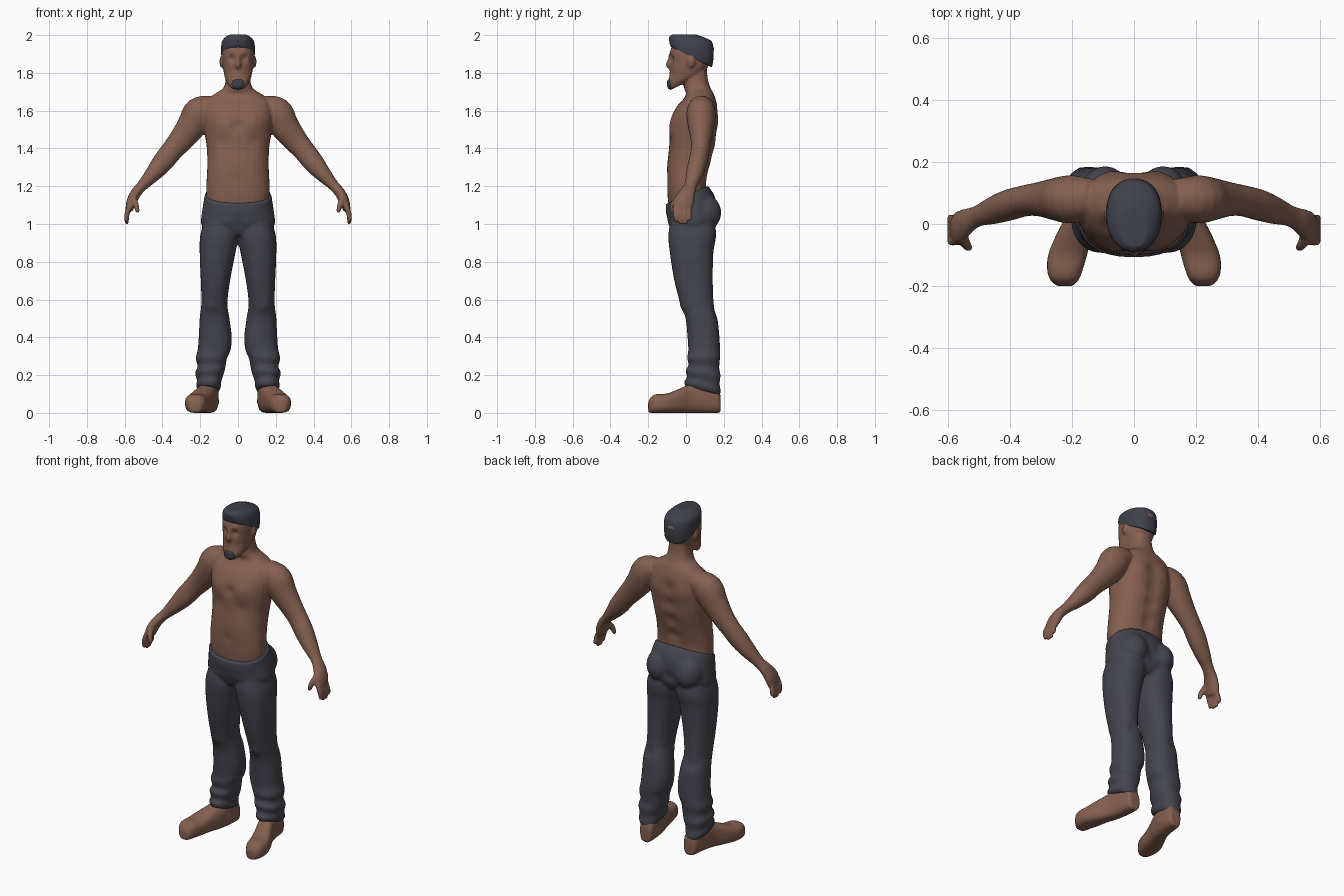
import bpy, bmesh, math
from mathutils import Vector, Matrix

cube = bpy.data.objects.get("Cube")
if cube:
    bpy.data.objects.remove(cube, do_unlink=True)

SEGMENTS = 28


def material(name, rgb):
    mat = bpy.data.materials.new(name)
    mat.use_nodes = True
    mat.diffuse_color = (*rgb, 1)
    mat.node_tree.nodes["Principled BSDF"].inputs["Base Color"].default_value = (*rgb, 1)
    return mat


skin = material("brown skin", (0.235, 0.117, 0.08))
cloth = material("slate cloth", (0.058, 0.059, 0.078))
dark = material("dark hair", (0.05, 0.053, 0.07))


def refine(rows, steps=4):
    """Catmull-Rom interpolation between rows of section values."""
    rows = [Vector(r) for r in rows]
    out = []
    for i in range(len(rows) - 1):
        a, b, c, d = rows[max(i - 1, 0)], rows[i], rows[i + 1], rows[min(i + 2, len(rows) - 1)]
        for s in range(steps):
            t = s / steps
            out.append(b + (c - a) * (t / 2) + (a * 2 - b * 5 + c * 4 - d) * (t * t / 2)
                       + (b * 3 - a - c * 3 + d) * (t ** 3 / 2))
    return out + [rows[-1]]


def oval(power):
    """Unit superellipse points."""
    for i in range(SEGMENTS):
        a = math.tau * i / SEGMENTS
        c, s = math.cos(a), math.sin(a)
        yield (math.copysign(abs(c) ** (2 / power), c), math.copysign(abs(s) ** (2 / power), s))


def loft(bm, rings):
    loops = [[bm.verts.new(p) for p in ring] for ring in rings]
    for low, high in zip(loops, loops[1:]):
        for i in range(SEGMENTS):
            j = (i + 1) % SEGMENTS
            bm.faces.new((low[i], low[j], high[j], high[i]))
    bm.faces.new(loops[0][::-1])
    bm.faces.new(loops[-1])


def stack(bm, rows, power=2.3):
    """Rows of z, inner x, outer x, front y, back y, tilt."""
    rings = []
    for z, x0, x1, yf, yb, tilt in refine(rows):
        ring = []
        for u, v in oval(power):
            y = (yf + yb) / 2 + v * (yb - yf) / 2
            ring.append(Vector(((x0 + x1) / 2 + u * (x1 - x0) / 2, y, z + tilt * y)))
        rings.append(ring)
    loft(bm, rings)


def body_stack(bm, rows, power=2.3):
    """Symmetric rows of z, half width, front y, back y, tilt."""
    stack(bm, [(z, -w, w, f, b, t) for z, w, f, b, t in rows], power)


def limb(bm, rows):
    """Rows of x, y, z, thickness, breadth along a path."""
    rows = refine(rows)
    rings = []
    for i, r in enumerate(rows):
        ahead, behind = rows[min(i + 1, len(rows) - 1)], rows[max(i - 1, 0)]
        t = Vector((ahead - behind)[:3]).normalized()
        side = Vector((0, 1, 0))
        side = (side - t * side.dot(t)).normalized()
        across = t.cross(side)
        rings.append([Vector(r[:3]) + across * u * r[3] + side * v * r[4] for u, v in oval(2)])
    loft(bm, rings)


def ball(bm, centre, radii):
    bmesh.ops.create_uvsphere(bm, u_segments=20, v_segments=12, radius=1,
                              matrix=Matrix.Translation(centre) @ Matrix.Diagonal((*radii, 1)))


def mirror(bm):
    copy = bmesh.ops.duplicate(bm, geom=bm.verts[:] + bm.edges[:] + bm.faces[:])["geom"]
    for v in copy:
        if isinstance(v, bmesh.types.BMVert):
            v.co.x *= -1


def finish(name, bm, mat, voxel=0.008, blur=4, bumps=()):
    """Fuse overlapping volumes, soften the joins, then sculpt with soft pushes."""
    bmesh.ops.recalc_face_normals(bm, faces=bm.faces[:])
    raw = bpy.data.meshes.new(name)
    bm.to_mesh(raw)
    bm.free()
    obj = bpy.data.objects.new(name, raw)
    bpy.context.collection.objects.link(obj)
    fuse = obj.modifiers.new("fuse", 'REMESH')
    fuse.mode, fuse.voxel_size = 'VOXEL', voxel
    soften = obj.modifiers.new("soften", 'SMOOTH')
    soften.factor, soften.iterations = 0.5, blur
    graph = bpy.context.evaluated_depsgraph_get()
    mesh = bpy.data.meshes.new_from_object(obj.evaluated_get(graph))
    obj.modifiers.clear()
    obj.data = mesh
    bpy.data.meshes.remove(raw)
    mesh.name = name
    for x, y, z, radius, push in bumps:
        for sx in ((1, -1) if x else (1,)):
            centre = Vector((x * sx, y, z))
            for v in mesh.vertices:
                d = (v.co - centre).length_squared / radius ** 2
                if d < 6:
                    v.co.y += push * math.exp(-d)
    mesh.materials.clear()
    mesh.materials.append(mat)
    mesh.polygons.foreach_set("use_smooth", [True] * len(mesh.polygons))
    return obj


# Arms and hands
bm = bmesh.new()
limb(bm, [(.13, .085, 1.63, .055, .06), (.2, .08, 1.59, .086, .077), (.245, .08, 1.52, .078, .07),
          (.3, .08, 1.447, .066, .056), (.35, .075, 1.388, .058, .05), (.4, .062, 1.325, .055, .05),
          (.45, .045, 1.265, .043, .045), (.505, .025, 1.205, .029, .034),
          (.54, .008, 1.165, .028, .042), (.563, -.01, 1.12, .027, .052), (.576, -.02, 1.075, .02, .048)])
for y, tip in ((-.056, 1.012), (-.032, .998), (-.008, 1.0), (.015, 1.02)):
    limb(bm, [(.57, y, 1.1, .014, .013), (.586, y, 1.06, .014, .014),
              (.59, y + .004, 1.03, .013, .013), (.588, y + .006, tip, .009, .01)])
limb(bm, [(.555, -.035, 1.14, .017, .02), (.54, -.068, 1.1, .015, .016), (.529, -.076, 1.06, .01, .011)])
# Ears
ball(bm, (.087, .028, 1.858), (.011, .02, .032))
mirror(bm)
# Torso and neck
body_stack(bm, [(1.02, .15, -.08, .13, 0), (1.12, .167, -.095, .12, 0), (1.2, .168, -.1, .107, 0),
                (1.3, .163, -.1, .127, 0), (1.4, .165, -.09, .155, 0), (1.48, .177, -.084, .166, 0),
                (1.56, .185, -.076, .17, 0), (1.62, .18, -.05, .167, 0), (1.66, .163, -.015, .157, 0),
                (1.69, .122, 0, .146, 0), (1.72, .078, -.01, .13, 0), (1.77, .064, -.012, .115, 0),
                (1.83, .06, 0, .11, 0)])
# Head and nose
body_stack(bm, [(1.75, .045, -.085, .05, .5), (1.77, .066, -.092, .08, .35), (1.8, .075, -.088, .1, .1),
                (1.85, .083, -.083, .125, 0), (1.9, .086, -.086, .138, 0), (1.94, .084, -.076, .137, 0),
                (1.97, .07, -.06, .11, 0), (1.988, .04, -.03, .07, 0)], 2.4)
ball(bm, (0, -.086, 1.845), (.016, .021, .026))
ball(bm, (0, -.083, 1.87), (.011, .014, .036))
finish("body", bm, skin, .0065, 4, [
    (.08, -.08, 1.52, .06, -.012), (.08, -.085, 1.43, .035, .005), (0, -.085, 1.52, .03, .009),
    (0, -.1, 1.24, .03, .004), (0, .12, 1.27, .04, -.012), (0, .15, 1.37, .045, -.014),
    (0, .165, 1.47, .045, -.014), (0, .165, 1.57, .04, -.01), (.09, .165, 1.55, .05, .008),
    (.034, -.082, 1.877, .019, .013), (.034, -.085, 1.91, .018, -.004), (.045, -.075, 1.8, .025, .006)])

# Trousers
bm = bmesh.new()
stack(bm, [(1.06, .02, .16, -.07, .14, 0), (.95, -.004, .198, -.093, .16, 0), (.85, .013, .203, -.086, .145, 0),
           (.7, .042, .197, -.062, .142, 0), (.58, .056, .194, -.03, .147, 0), (.5, .045, .203, -.002, .167, 0),
           (.4, .033, .208, .008, .177, 0), (.33, .04, .214, .012, .181, 0), (.29, .058, .224, .006, .18, 0),
           (.255, .066, .214, .014, .176, -.1), (.225, .074, .227, -.002, .183, -.15),
           (.19, .088, .217, .006, .178, -.2), (.165, .09, .222, -.01, .184, -.25),
           (.14, .1, .208, -.006, .183, -.25)])
ball(bm, (.093, .09, 1.06), (.085, .097, .1))
mirror(bm)
body_stack(bm, [(.94, .16, -.065, .13, 0), (1, .195, -.096, .16, 0), (1.05, .192, -.102, .165, .1),
                (1.1, .184, -.107, .152, .3), (1.152, .177, -.107, .117, .43)])
finish("trousers", bm, cloth, .008, 4, [(0, .17, 1.03, .03, -.012), (0, -.1, 1, .03, .006),
                                        (.14, -.03, .56, .03, -.006), (.14, .15, .53, .03, -.008)])

# Feet, turned outwards
bm = bmesh.new()
rings = []
for y, x, w, top in refine([(.183, .145, .028, .09), (.168, .147, .042, .13), (.1, .153, .05, .17),
                            (.03, .167, .052, .155), (-.04, .195, .058, .126), (-.1, .214, .063, .103),
                            (-.15, .223, .057, .1), (-.18, .224, .046, .09), (-.2, .223, .026, .06)]):
    rings.append([Vector((x + u * w, y, (1 + v) * top / 2)) for u, v in oval(2.7)])
loft(bm, rings)
stack(bm, [(.05, .1, .2, .03, .175, 0), (.2, .11, .2, .03, .165, 0)])
mirror(bm)
finish("feet", bm, skin, .0075, 3)

# Hair with a raised front
bm = bmesh.new()
body_stack(bm, [(1.897, .088, -.081, .138, -.5), (1.93, .09, -.086, .147, -.25), (1.963, .086, -.088, .139, 0),
                (1.986, .071, -.088, .1, 0), (2.003, .045, -.075, .055, 0)])
ball(bm, (0, -.07, 1.98), (.03, .022, .021))
finish("hair", bm, dark, .0055, 3)

# Thin patch at the crown
bm = bmesh.new()
ball(bm, (0, .138, 1.925), (.026, .011, .014))
finish("crown_patch", bm, skin, .003, 1)

# Chin beard
bm = bmesh.new()
ball(bm, (0, -.082, 1.738), (.036, .019, .026))
ball(bm, (0, -.088, 1.752), (.032, .013, .014))
finish("chin_beard", bm, dark, .004, 2)
